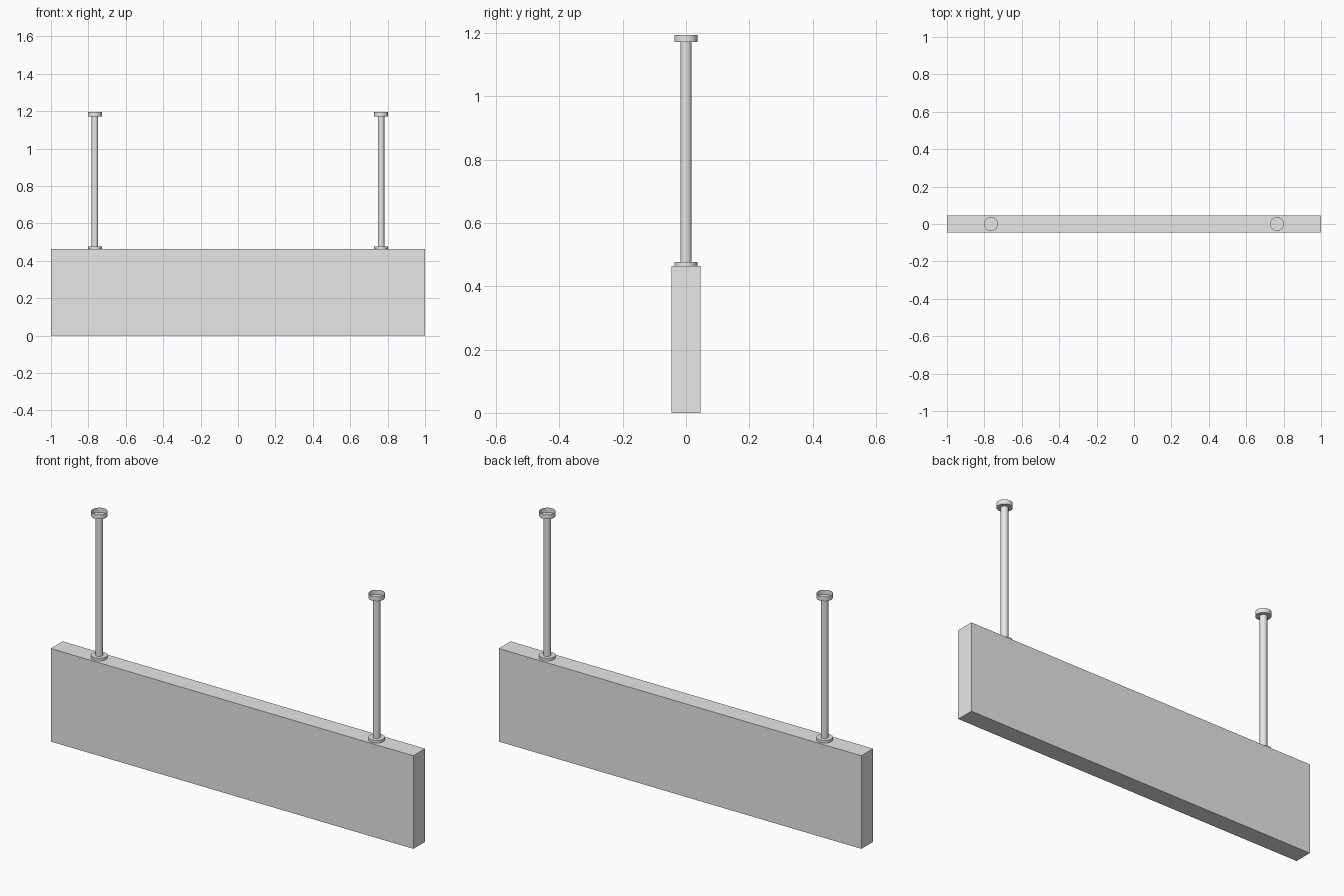
import bpy
import bmesh
import math

cube = bpy.data.objects.get("Cube")
if cube:
    bpy.data.objects.remove(cube, do_unlink=True)

GREY = (0.8, 0.8, 0.8, 1.0)
grey = bpy.data.materials.new("light grey")
grey.use_nodes = True
grey.diffuse_color = GREY
grey.node_tree.nodes["Principled BSDF"].inputs["Base Color"].default_value = GREY

PANEL_TOP = 0.464
POLE_X = 0.765
SIDES = 32


def finish(obj, name):
    obj.name = name
    obj.data.name = name
    obj.data.materials.append(grey)
    return obj


def cylinder(name, radius, x, z0, z1, open_top=False):
    """Upright smooth-sided cylinder, optionally left open at the top."""
    bpy.ops.mesh.primitive_cylinder_add(
        vertices=SIDES, radius=radius, depth=z1 - z0, location=(x, 0, (z0 + z1) / 2))
    obj = finish(bpy.context.object, name)
    if open_top:
        bm = bmesh.new()
        bm.from_mesh(obj.data)
        lids = [f for f in bm.faces if f.normal.z > 0.9]
        bmesh.ops.delete(bm, geom=lids, context='FACES_ONLY')
        bm.to_mesh(obj.data)
        bm.free()
    bpy.ops.object.shade_smooth_by_angle(angle=math.radians(30))
    return obj


# Hanging sign panel
bpy.ops.mesh.primitive_cube_add(size=1, location=(0, 0, PANEL_TOP / 2))
panel = finish(bpy.context.object, "sign_panel")
panel.scale = (2, 0.093, PANEL_TOP)
bpy.ops.object.transform_apply(location=False, rotation=False, scale=True)

# Two suspension poles, each with a base collar and an open ceiling cup
for side, x in (("left", POLE_X), ("right", -POLE_X)):
    cylinder(side + "_base_collar", 0.037, x, PANEL_TOP, 0.477)
    cylinder(side + "_pole", 0.0175, x, PANEL_TOP, 1.171)
    cylinder(side + "_ceiling_cup", 0.037, x, 1.171, 1.194, open_top=True)
